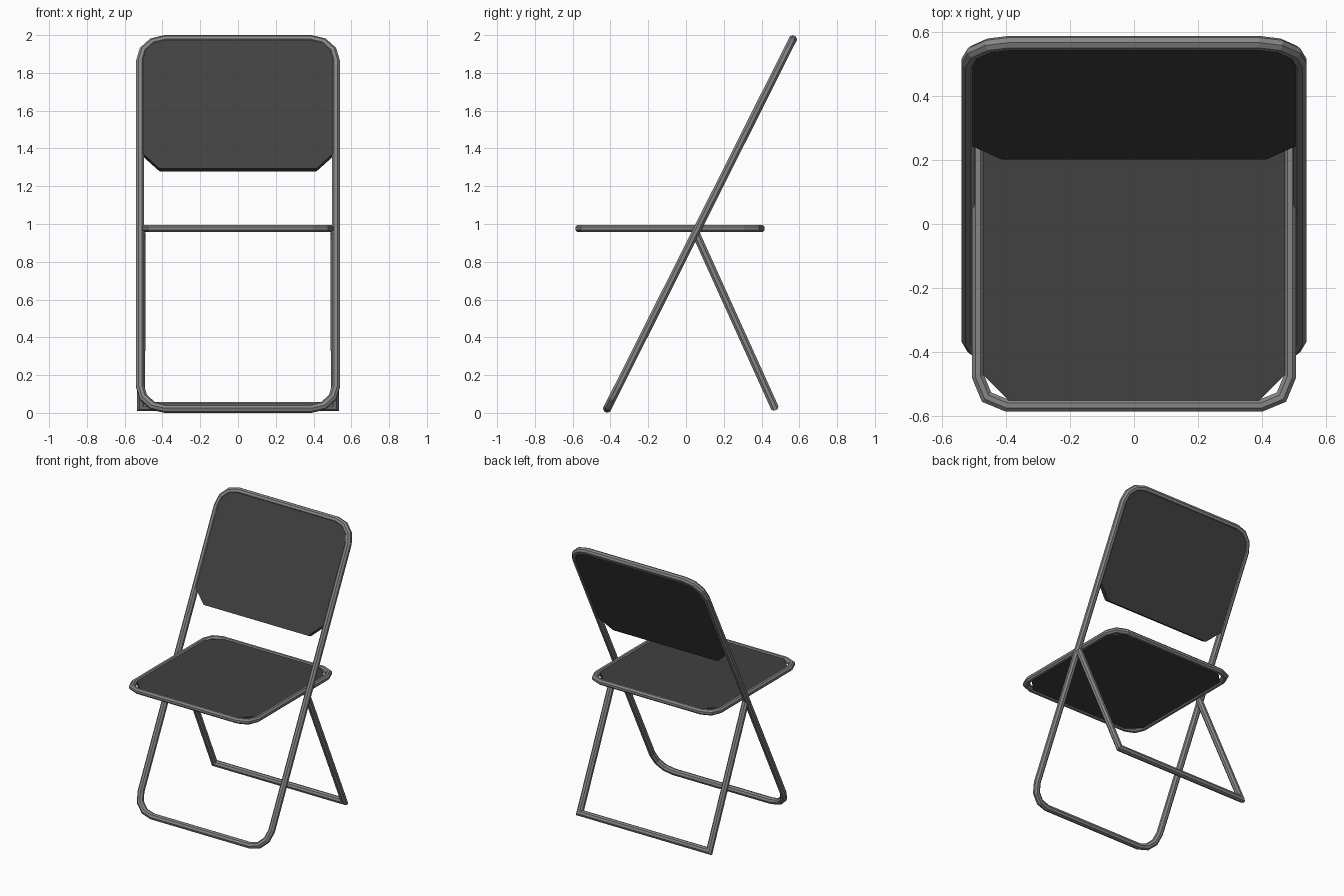
import bpy, bmesh, math
from mathutils import Vector

if "Cube" in bpy.data.objects:
    bpy.data.objects.remove(bpy.data.objects["Cube"])


def material(name, rgb):
    m = bpy.data.materials.new(name)
    m.diffuse_color = (*rgb, 1)
    m.use_nodes = True
    m.node_tree.nodes["Principled BSDF"].inputs["Base Color"].default_value = m.diffuse_color
    return m


METAL = material("grey metal", (0.24, 0.24, 0.24))
PANEL = material("dark panel", (0.052, 0.052, 0.052))
X = Vector((1, 0, 0))


def finish(name, bm, mat):
    bmesh.ops.recalc_face_normals(bm, faces=bm.faces)
    me = bpy.data.meshes.new(name)
    bm.to_mesh(me)
    bm.free()
    me.materials.append(mat)
    ob = bpy.data.objects.new(name, me)
    bpy.context.collection.objects.link(ob)
    return ob


def rounded(hx, v0, v1, r0, r1, s0, s1):
    """Rounded rectangle outline: r/s = corner radius and segments at v0 and v1 ends."""
    pts = []
    for sx, v, sv, r, s, start in ((1, v0, 1, r0, s0, 270), (1, v1, -1, r1, s1, 0),
                                   (-1, v1, -1, r1, s1, 90), (-1, v0, 1, r0, s0, 180)):
        for i in range(s + 1):
            a = math.radians(start + 90 * i / s)
            pts.append((sx * (hx - r) + r * math.cos(a), v + sv * r + r * math.sin(a)))
    return pts


def place(pts, origin, v):
    return [origin + X * a + v * b for a, b in pts]


def tube(name, path, n, apothem, closed=True, sides=8):
    """Sweep a faceted section along a planar path with mitred corners."""
    bm = bmesh.new()
    rings, count = [], len(path)
    rad = apothem / math.cos(math.pi / sides)
    for i, p in enumerate(path):
        t0 = (p - path[i - 1]).normalized() if closed or i else None
        t1 = (path[(i + 1) % count] - p).normalized() if closed or i < count - 1 else None
        t0, t1 = t0 or t1, t1 or t0
        s0, s1 = n.cross(t0), n.cross(t1)
        side = (s0 + s1) / (1 + s0.dot(s1))
        ring = []
        for k in range(sides):
            a = 2 * math.pi * (k + 0.5) / sides
            ring.append(bm.verts.new(p + side * rad * math.cos(a) + n * rad * math.sin(a)))
        rings.append(ring)
    for i in range(count if closed else count - 1):
        a, b = rings[i], rings[(i + 1) % count]
        for k in range(sides):
            j = (k + 1) % sides
            bm.faces.new((a[k], a[j], b[j], b[k]))
    if not closed:
        bm.faces.new(rings[0])
        bm.faces.new(rings[-1])
    return finish(name, bm, METAL)


def slab(name, outline, n, half):
    bm = bmesh.new()
    face = bm.faces.new([bm.verts.new(p - n * half) for p in outline])
    out = bmesh.ops.extrude_face_region(bm, geom=[face], use_keep_orig=True)
    verts = [e for e in out["geom"] if isinstance(e, bmesh.types.BMVert)]
    bmesh.ops.translate(bm, verts=verts, vec=n * half * 2)
    return finish(name, bm, PANEL)


# Tilted main frame: front legs and back posts in one loop
bottom, top = Vector((0, -0.417, 0.023)), Vector((0, 0.565, 1.977))
v = (top - bottom).normalized()
n = X.cross(v)
length = (top - bottom).length
tube("main_frame", place(rounded(0.518, 0, length, 0.13, 0.13, 3, 3), bottom, v), n, 0.021)

# Backrest panel inside the top of the main frame
low = length * (1.285 - 0.023) / (1.977 - 0.023)
slab("backrest", place(rounded(0.504, low, length - 0.008, 0.09, 0.12, 1, 3), bottom, v), n, 0.017)

# Seat frame and seat panel
Y, Z = Vector((0, 1, 0)), Vector((0, 0, 1))
centre = Vector((0, 0, 0.976))
tube("seat_frame", place(rounded(0.487, -0.567, 0.397, 0.09, 0.09, 2, 2), centre, Y), Z, 0.019)
slab("seat", place(rounded(0.475, -0.552, 0.382, 0.085, 0.085, 1, 1), centre, Y), Z, 0.012)

# Back leg: square-cornered U hanging from the main frame
hinge, foot = Vector((0, 0.05, 0.955)), Vector((0, 0.467, 0.034))
path = [hinge - X * 0.51, foot - X * 0.513, foot + X * 0.513, hinge + X * 0.51]
tube("back_leg", path, X.cross(hinge - foot).normalized(), 0.021, closed=False)
